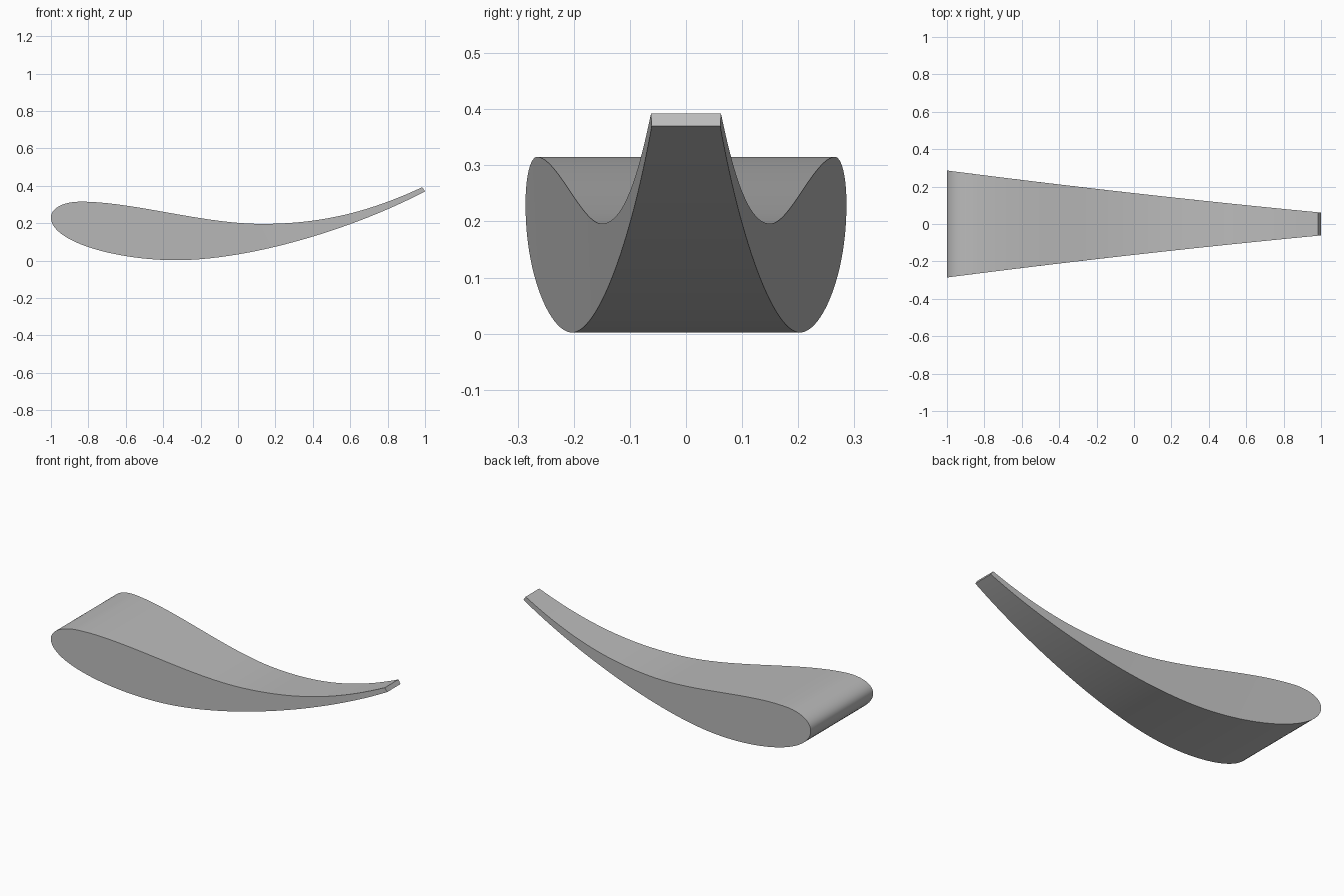
import bpy, bmesh, math
from mathutils import Vector
from mathutils.geometry import interpolate_bezier

cube = bpy.data.objects.get("Cube")
if cube:
    bpy.data.objects.remove(cube)

# Plain grey material
grey = bpy.data.materials.new("grey")
grey.use_nodes = True
colour = (0.5, 0.5, 0.5, 1)
grey.diffuse_color = colour
grey.node_tree.nodes["Principled BSDF"].inputs["Base Color"].default_value = colour


def edge_line(segments):
    """Join cubic segments, each (start, handle, handle, end, steps)."""
    line = []
    for a, b, c, d, steps in segments:
        pts = interpolate_bezier(*(Vector(p) for p in (a, b, c, d)), steps + 1)
        line += pts if not line else pts[1:]
    return line


def half_width(x):
    return 0.165 - 0.1125 * x + 0.0085 * x * x


# Upper and lower outlines (x, z), both from the nose to the thin tip
nose, crest, dip, keel = (-1, 0.23), (-0.84, 0.315), (0.13, 0.196), (-0.33, 0.002)
upper = edge_line([
    (nose, (-1, 0.283), (-0.93, 0.315), crest, 16),
    (crest, (-0.56, 0.315), (-0.19, 0.196), dip, 24),
    (dip, (0.45, 0.196), (0.705, 0.262), (0.985, 0.392), 20)])
lower = edge_line([
    (nose, (-1, 0.1), (-0.65, 0.002), keel, 26),
    (keel, (0.05, 0.002), (0.6, 0.16), (1, 0.37), 34)])

# Tapered blade: a closed outline spanned across the width
bm = bmesh.new()


def rail(line, side):
    return [bm.verts.new((p.x, side * half_width(p.x), p.y)) for p in line]


def strip(a, b):
    for i in range(len(a) - 1):
        bm.faces.new((a[i], a[i + 1], b[i + 1], b[i]))


up_f, up_b = rail(upper, -1), rail(upper, 1)
low_f, low_b = rail(lower, -1), rail(lower, 1)
strip(up_f, up_b)
strip(low_b, low_f)
strip(low_f, up_f)
strip(up_b, low_b)
bm.faces.new((up_f[-1], low_f[-1], low_b[-1], up_b[-1]))
bmesh.ops.remove_doubles(bm, verts=bm.verts, dist=0.0001)
bmesh.ops.recalc_face_normals(bm, faces=bm.faces)

mesh = bpy.data.meshes.new("tapered_blade")
bm.to_mesh(mesh)
bm.free()
mesh.materials.append(grey)
blade = bpy.data.objects.new("tapered_blade", mesh)
bpy.context.collection.objects.link(blade)
bpy.context.view_layer.objects.active = blade
blade.select_set(True)
bpy.ops.object.shade_smooth_by_angle(angle=math.radians(35))
